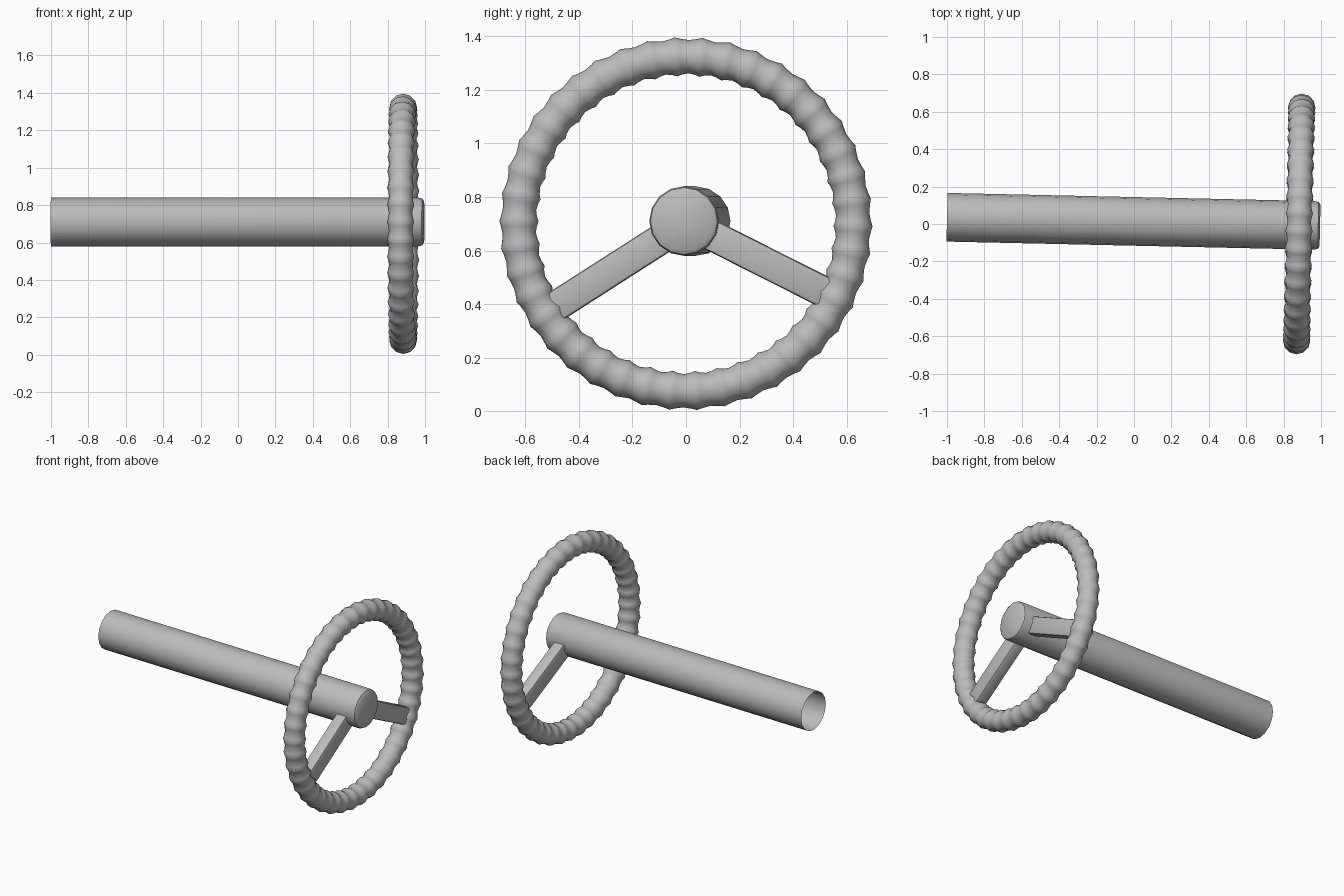
import bpy, bmesh, math
from mathutils import Vector, Matrix

if "Cube" in bpy.data.objects:
    bpy.data.objects.remove(bpy.data.objects["Cube"])

grey = bpy.data.materials.new("plain grey")
grey.use_nodes = True
grey.diffuse_color = (0.5, 0.5, 0.5, 1)
grey.node_tree.nodes["Principled BSDF"].inputs["Base Color"].default_value = (0.5, 0.5, 0.5, 1)

YAW = Matrix.Rotation(-0.022, 4, "Z")
CENTRE = Vector((0.883, 0, 0.7))


def finish(name, bm, location, angle):
    bmesh.ops.recalc_face_normals(bm, faces=bm.faces)
    mesh = bpy.data.meshes.new(name)
    bm.to_mesh(mesh)
    bm.free()
    mesh.materials.append(grey)
    obj = bpy.data.objects.new(name, mesh)
    obj.matrix_world = Matrix.Translation(location) @ YAW
    bpy.context.collection.objects.link(obj)
    bpy.ops.object.select_all(action="DESELECT")
    obj.select_set(True)
    bpy.context.view_layer.objects.active = obj
    bpy.ops.object.shade_smooth_by_angle(angle=math.radians(angle))
    return obj


def bridge(bm, rings, closed):
    count = len(rings[0])
    for i in range(len(rings) if closed else len(rings) - 1):
        a, b = rings[i], rings[(i + 1) % len(rings)]
        for j in range(count):
            k = (j + 1) % count
            bm.faces.new((a[j], a[k], b[k], b[j]))


# Steering column: open tail, rounded closed hub end
bm = bmesh.new()
SIDES = 16
profile = [(-1.0, 0.13), (0.965, 0.13), (0.985, 0.125), (0.995, 0.11)]
rings = []
for x, r in profile:
    rings.append([bm.verts.new((x, r * math.cos(t), r * math.sin(t)))
                  for t in (math.tau * j / SIDES for j in range(SIDES))])
bridge(bm, rings, False)
bm.faces.new(rings[-1])
finish("steering_column", bm, (0, 0.014, 0.71), 35)

# Rim: ring swept with evenly spaced raised grip ridges
bm = bmesh.new()
RIDGES, TUBE = 42, 12
steps = [(0.0, 0.073), (0.2, 0.067), (0.5, 0.062), (0.8, 0.067)]
rings = []
for i in range(RIDGES):
    for part, r in steps:
        a = 0.09 + math.tau * (i + part) / RIDGES
        out = Vector((0, math.sin(a), math.cos(a)))
        rings.append([bm.verts.new(out * (0.624 + r * math.cos(t)) + Vector((r * math.sin(t), 0, 0)))
                      for t in (math.tau * j / TUBE for j in range(TUBE))])
bridge(bm, rings, True)
finish("wheel_rim", bm, CENTRE, 40)


# Spokes: softly bevelled bars from the hub into the rim
def spoke(name, start, end):
    start, end = Vector((0, *start)), Vector((0, *end))
    along = (end - start).normalized()
    across = Vector((1, 0, 0)).cross(along)
    turn = Matrix((Vector((1, 0, 0)), along, across)).transposed().to_4x4()
    size = Matrix.Diagonal((0.08, (end - start).length, 0.115, 1))
    bm = bmesh.new()
    bmesh.ops.create_cube(bm, size=1, matrix=Matrix.Translation((start + end) / 2) @ turn @ size)
    bmesh.ops.bevel(bm, geom=bm.edges[:], offset=0.012, segments=2, profile=0.5, affect="EDGES")
    finish(name, bm, CENTRE, 40)


spoke("right_spoke", (-0.02, -0.01), (-0.52, -0.33))
spoke("left_spoke", (0.02, -0.005), (0.54, -0.267))
